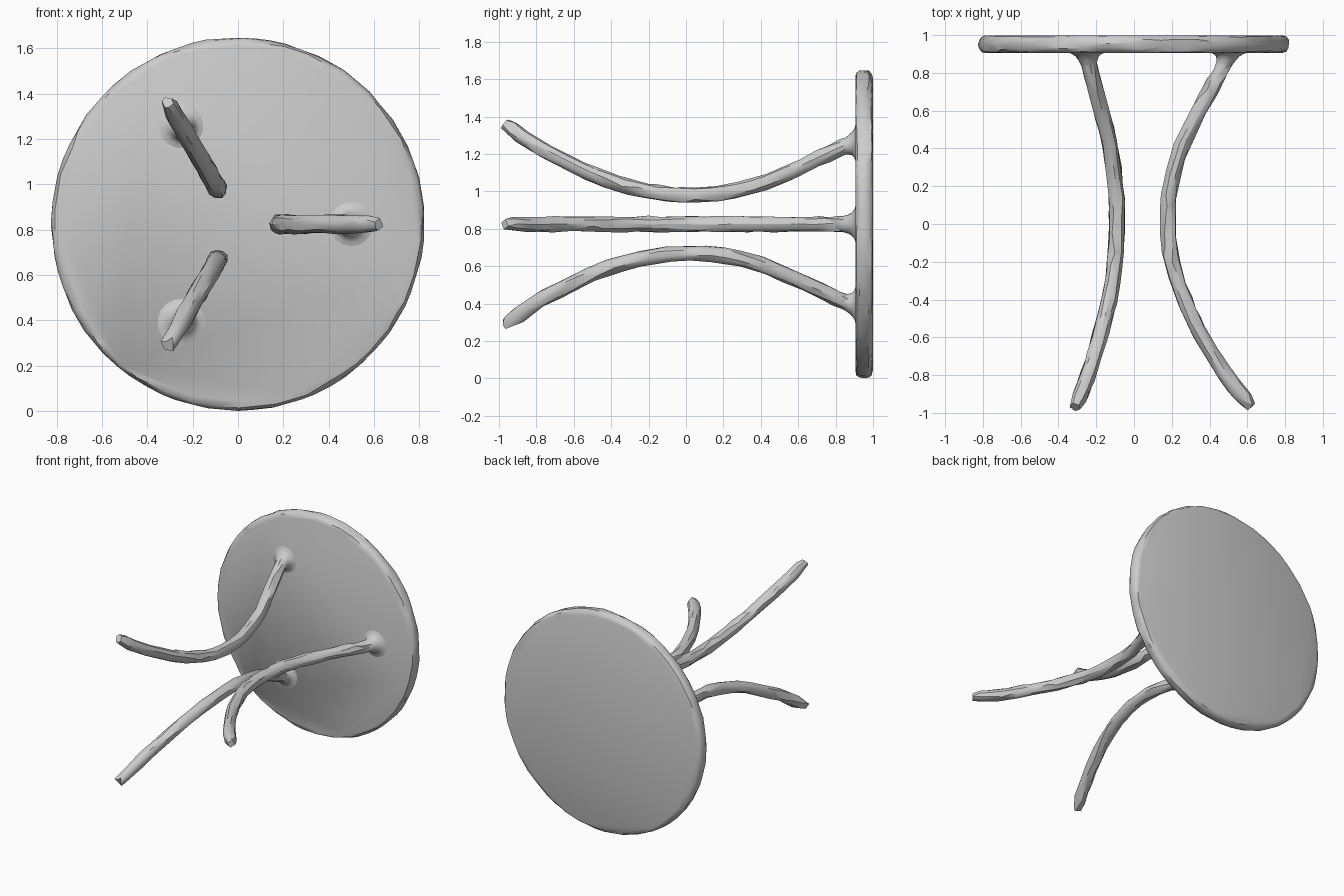
import bpy, bmesh, math, random
from mathutils import Vector, Matrix
from mathutils.geometry import interpolate_bezier

random.seed(4)
if "Cube" in bpy.data.objects:
    bpy.data.objects.remove(bpy.data.objects["Cube"])

grey = bpy.data.materials.new("light grey")
grey.use_nodes = True
COLOR = (0.6, 0.6, 0.6, 1)
grey.diffuse_color = COLOR
grey.node_tree.nodes["Principled BSDF"].inputs["Base Color"].default_value = COLOR

CENTER_Z = 0.825


def jitter(a):
    return Vector([random.uniform(-a, a) for _ in range(3)])


def skin(bm, rings):
    """Bridge a list of vertex rings and cap both ends."""
    n = len(rings[0])
    for a, b in zip(rings, rings[1:]):
        for i in range(n):
            j = (i + 1) % n
            bm.faces.new((a[i], a[j], b[j], b[i]))
    bm.faces.new(rings[0][::-1])
    bm.faces.new(rings[-1])
    bmesh.ops.recalc_face_normals(bm, faces=bm.faces)


def finish(bm, name, ratio, angle):
    """Make the object, with chipped facets from an uneven decimation."""
    mesh = bpy.data.meshes.new(name)
    bm.to_mesh(mesh)
    bm.free()
    obj = bpy.data.objects.new(name, mesh)
    bpy.context.collection.objects.link(obj)
    mesh.materials.append(grey)
    bpy.ops.object.select_all(action='DESELECT')
    obj.select_set(True)
    bpy.context.view_layer.objects.active = obj
    if ratio < 1:
        mod = obj.modifiers.new("chipped facets", 'DECIMATE')
        mod.ratio = ratio
        bpy.ops.object.modifier_apply(modifier=mod.name)
    bpy.ops.object.shade_smooth_by_angle(angle=math.radians(angle))
    return obj


# Round table top: rounded rim profile (radius, y) turned about the y axis
def table_top():
    bm = bmesh.new()
    profile = [(0.785, 0.906), (0.808, 0.913), (0.82, 0.93), (0.823, 0.953),
               (0.82, 0.976), (0.808, 0.992), (0.785, 0.999)]
    n = 72
    rings = []
    for k, (r, y) in enumerate(profile):
        flat = k in (0, len(profile) - 1)
        ring = []
        for i in range(n):
            a = 2 * math.pi * i / n
            rr = r + random.uniform(-0.005, 0.003)
            yy = y if flat else y + random.uniform(-0.004, 0.004)
            ring.append(bm.verts.new((rr * math.cos(a), yy, CENTER_Z + rr * math.sin(a))))
        rings.append(ring)
    skin(bm, rings)
    return finish(bm, "table_top", 0.5, 30)


# Bowed leg: centre line (distance from axis, y), swept with a round section
PATH = [(0.622, -0.968), (0.485, -0.8), (0.362, -0.6), (0.265, -0.4),
        (0.203, -0.2), (0.18, 0.0), (0.194, 0.2), (0.25, 0.4),
        (0.345, 0.6), (0.455, 0.8), (0.508, 0.915)]


def centre_line():
    pts = [Vector((r, y, 0)) for r, y in PATH]
    tans = [(pts[min(i + 1, len(pts) - 1)] - pts[max(i - 1, 0)]) / 2
            for i in range(len(pts))]
    tans[0], tans[-1] = pts[1] - pts[0], pts[-1] - pts[-2]
    line = []
    for i in range(len(pts) - 1):
        line += interpolate_bezier(pts[i], pts[i] + tans[i] / 3,
                                   pts[i + 1] - tans[i + 1] / 3, pts[i + 1], 5)[:-1]
    return line + [pts[-1]]


def leg(name, angle):
    bm = bmesh.new()
    line = centre_line()
    turn = Matrix.Rotation(-angle, 3, 'Y')
    base = Vector((0, 0, CENTER_Z))
    n = 10
    rings = []
    for k, p in enumerate(line):
        t = (line[min(k + 1, len(line) - 1)] - line[max(k - 1, 0)]).normalized()
        # rounded foot, even shaft
        radius = {0: 0.028, 1: 0.039}.get(k, 0.042)
        side = Vector((t.y, -t.x, 0))
        ring = []
        for i in range(n):
            a = 2 * math.pi * i / n
            v = p + (side * math.cos(a) + Vector((0, 0, 1)) * math.sin(a)) * radius
            ring.append(bm.verts.new(base + turn @ (v + jitter(0.005))))
        rings.append(ring)
    skin(bm, rings)
    return finish(bm, name, 0.42, 32)


# Flared collar that blends a leg into the table top
def collar(name, angle):
    bm = bmesh.new()
    turn = Matrix.Rotation(-angle, 3, 'Y')
    base = Vector((0, 0, CENTER_Z))
    n = 16
    rings = []
    for r, y, x in [(0.036, 0.80, 0.457), (0.043, 0.84, 0.477), (0.050, 0.865, 0.488),
                    (0.062, 0.887, 0.496), (0.080, 0.901, 0.50), (0.105, 0.908, 0.50)]:
        ring = []
        for i in range(n):
            a = 2 * math.pi * i / n
            v = Vector((x + r * math.cos(a), y, r * math.sin(a)))
            ring.append(bm.verts.new(base + turn @ v))
        rings.append(ring)
    skin(bm, rings)
    return finish(bm, name, 1, 60)


table_top()
for label, degrees in (("left", 0), ("upper_right", 120), ("lower_right", 240)):
    leg(label + "_leg", math.radians(degrees))
    collar(label + "_leg_collar", math.radians(degrees))
